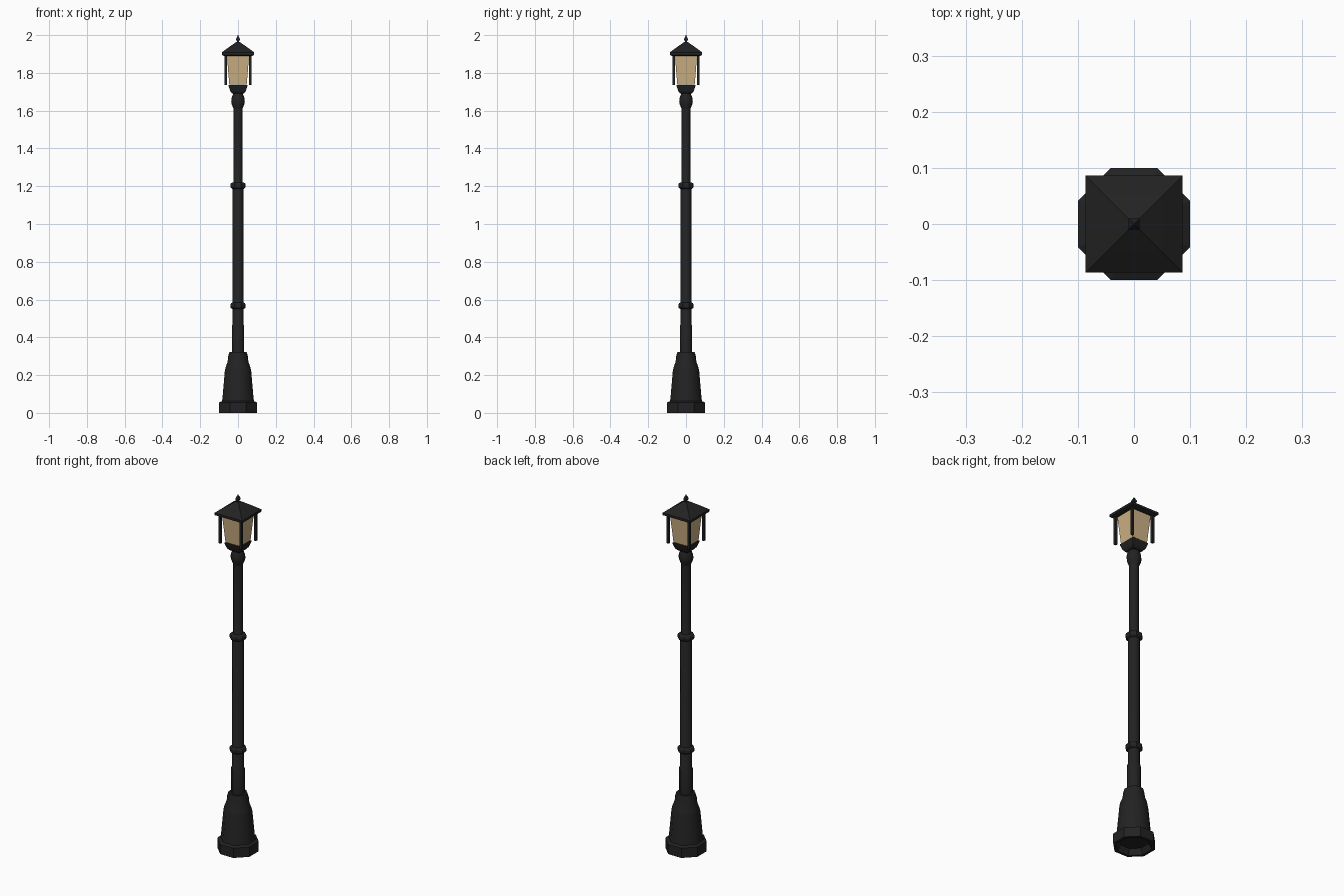
import bpy, bmesh, math

if "Cube" in bpy.data.objects:
    bpy.data.objects.remove(bpy.data.objects["Cube"])


def material(name, rgb):
    m = bpy.data.materials.new(name)
    m.diffuse_color = (*rgb, 1)
    m.use_nodes = True
    m.node_tree.nodes["Principled BSDF"].inputs["Base Color"].default_value = m.diffuse_color
    return m


iron = material("black_iron", (0.016, 0.016, 0.016))
amber = material("warm_glass", (0.61, 0.44, 0.23))


def loft(name, profile, sides, mat, smooth=None, center=(0, 0), close=False):
    """Stack flat-fronted polygon rings given as (half width, height)."""
    bm = bmesh.new()
    rings = []
    for r, z in profile:
        k = r / math.cos(math.pi / sides)
        ring = []
        for i in range(sides):
            a = 2 * math.pi * (i + 0.5) / sides
            ring.append(bm.verts.new((center[0] + k * math.cos(a),
                                      center[1] + k * math.sin(a), z)))
        rings.append(ring)
    pairs = list(zip(rings, rings[1:]))
    for low, high in pairs:
        for i in range(sides):
            j = (i + 1) % sides
            bm.faces.new((low[i], low[j], high[j], high[i]))
    bm.faces.new(rings[0][::-1])
    bm.faces.new(rings[-1])
    bmesh.ops.recalc_face_normals(bm, faces=bm.faces)
    mesh = bpy.data.meshes.new(name)
    bm.to_mesh(mesh)
    bm.free()
    ob = bpy.data.objects.new(name, mesh)
    bpy.context.collection.objects.link(ob)
    mesh.materials.append(mat)
    if smooth:
        bpy.context.view_layer.objects.active = ob
        ob.select_set(True)
        bpy.ops.object.shade_smooth_by_angle(angle=math.radians(smooth))
        ob.select_set(False)
    return ob


# Octagonal foot with a recessed underside
loft("foot", [(0.07, 0.03), (0.085, 0.0), (0.10, 0.0), (0.10, 0.055), (0.085, 0.062)], 8, iron)

# Flared pedestal
loft("pedestal", [(0.085, 0.06), (0.082, 0.08), (0.07, 0.22), (0.066, 0.24),
                  (0.055, 0.27), (0.052, 0.30), (0.046, 0.322), (0.033, 0.322)], 8, iron, 50)

# Stepped pole
loft("pole", [(0.033, 0.31), (0.033, 0.46), (0.029, 0.47), (0.028, 1.20),
              (0.024, 1.21), (0.024, 1.62)], 8, iron, 50)

# Collars around the pole
for name, z in (("lower_collar", 0.567), ("upper_collar", 1.203)):
    loft(name, [(0.028, z - 0.018), (0.037, z - 0.013), (0.041, z - 0.006),
                (0.041, z + 0.006), (0.037, z + 0.013), (0.028, z + 0.018)], 8, iron)

# Knob below the lantern
loft("knob", [(0.022, 1.60), (0.024, 1.61), (0.034, 1.635), (0.036, 1.65),
              (0.034, 1.668), (0.026, 1.688), (0.024, 1.695)], 8, iron, 50)

# Lantern cup, glass, roof and finial
loft("lantern_cup", [(0.030, 1.69), (0.040, 1.702), (0.049, 1.728), (0.049, 1.735)], 4, iron)
loft("glass", [(0.046, 1.738), (0.059, 1.895)], 4, amber)
loft("roof", [(0.075, 1.89), (0.086, 1.895), (0.086, 1.908), (0.050, 1.935),
              (0.010, 1.963)], 4, iron)
loft("finial", [(0.006, 1.958), (0.006, 1.968), (0.010, 1.975), (0.010, 1.98),
                (0.001, 2.0)], 4, iron)

# Corner posts hanging from the eaves
for sx in (-1, 1):
    for sy in (-1, 1):
        loft("corner_post", [(0.0065, 1.735), (0.0065, 1.895)], 4, iron,
             center=(sx * 0.065, sy * 0.065))
